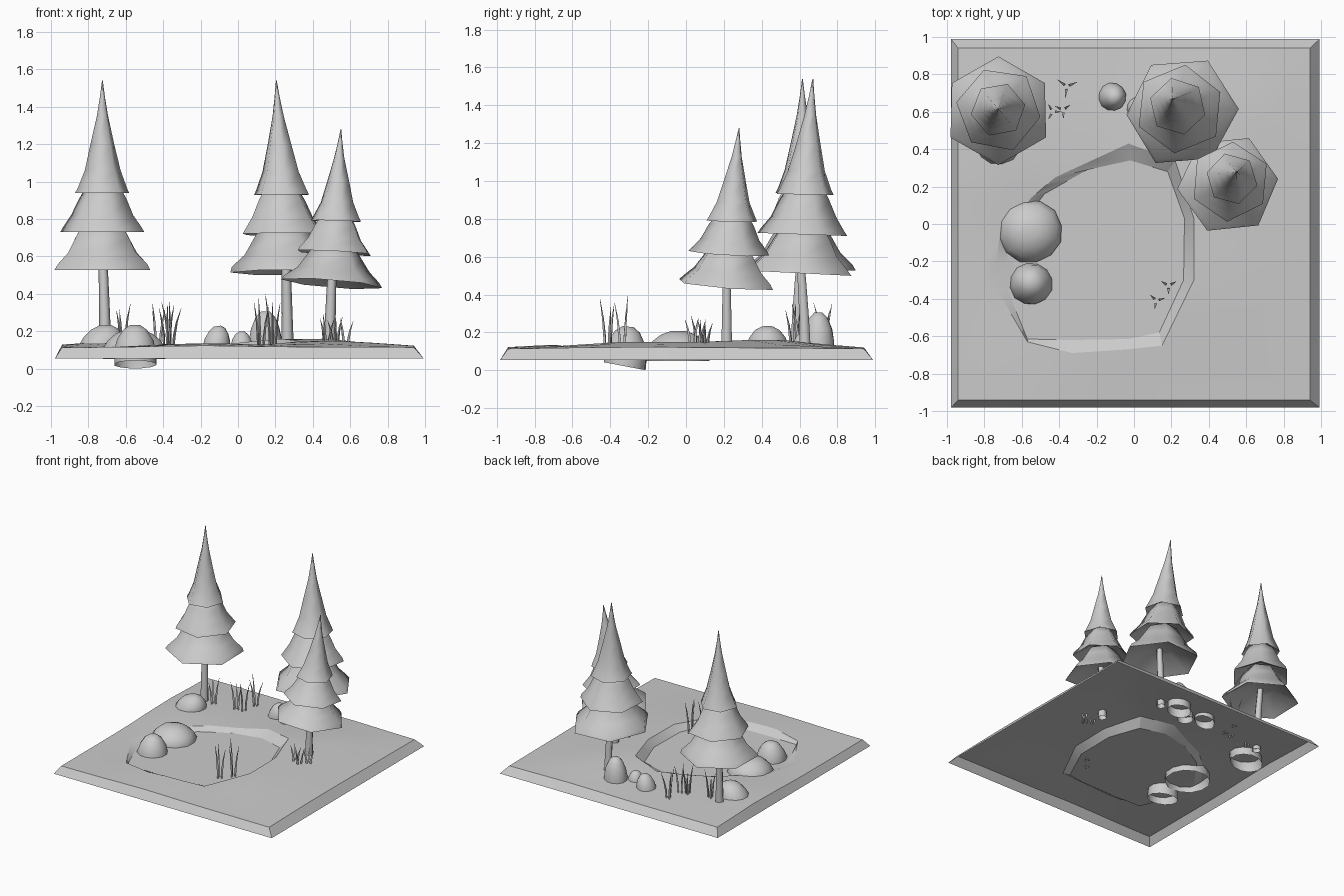
import bpy, bmesh, math, random
from mathutils import Vector

if "Cube" in bpy.data.objects:
    bpy.data.objects.remove(bpy.data.objects["Cube"])
random.seed(4)


def finish(name, bm, angle=40):
    me = bpy.data.meshes.new(name)
    bmesh.ops.recalc_face_normals(bm, faces=bm.faces[:])
    bm.to_mesh(me)
    bm.free()
    ob = bpy.data.objects.new(name, me)
    bpy.context.collection.objects.link(ob)
    bpy.context.view_layer.objects.active = ob
    ob.select_set(True)
    bpy.ops.object.shade_smooth_by_angle(angle=math.radians(angle))
    ob.select_set(False)


def loft(bm, loops, cap_start=False, cap_end=False):
    """Skin a list of closed loops having the same point count."""
    rows = [[bm.verts.new(p) for p in loop] for loop in loops]
    n = len(rows[0])
    for a, b in zip(rows, rows[1:]):
        for i in range(n):
            bm.faces.new((a[i], a[(i + 1) % n], b[(i + 1) % n], b[i]))
    if cap_start:
        bm.faces.new(rows[0])
    if cap_end:
        bm.faces.new(rows[-1])


def ring(cx, cy, z, r, n, rot=0.0, jit=0.0, tilt=(0, 0)):
    out = []
    for i in range(n):
        a = rot + math.tau * i / n
        rr = r * (1 + random.uniform(-jit, jit))
        x, y = rr * math.cos(a), rr * math.sin(a)
        out.append((cx + x, cy + y, z + tilt[0] * x + tilt[1] * y))
    return out


# Ground with sunken pond, open below
def height(x, y):
    def g(cx, cy, s):
        return math.exp(-((x - cx) ** 2 + (y - cy) ** 2) / s ** 2)
    return (0.113 + 0.05 * g(.35, .4, .4) + 0.035 * g(.5, -.3, .4)
            + 0.028 * g(-.68, .4, .35) + 0.022 * g(-.2, -.62, .35))


rim = [(.32, -.3), (.32, .03), (.22, .34), (-.03, .43), (-.42, .25), (-.55, .14),
       (-.72, -.08), (-.75, -.32), (-.57, -.63), (-.33, -.69), (-.03, -.67), (.15, -.65)]
floor = [(.265, -.3), (.27, .03), (.18, .28), (-.02, .34), (-.25, .29), (-.48, .16),
         (-.67, -.1), (-.69, -.32), (-.57, -.615), (-.33, -.62), (-.03, -.615), (.135, -.58)]
C = Vector((-.2, -.15))
corners = [(1, 1), (-1, 1), (-1, -1), (1, -1)]


def to_square(p, h):
    """Push a point outward from the pond centre to the square edge."""
    d = Vector(p) - C
    t = min(((h if d[k] > 0 else -h) - C[k]) / d[k] for k in (0, 1) if abs(d[k]) > 1e-6)
    return C + d * t


def cross(u, v):
    return u[0] * v[1] - u[1] * v[0]


# add the corner rays so the square keeps its corners
pts = []
for i in range(12):
    a, b, fa, fb = (Vector(q) for q in (rim[i], rim[(i + 1) % 12], floor[i], floor[(i + 1) % 12]))
    pts += [(a, fa, to_square(a, .94)), (a.lerp(b, .5), fa.lerp(fb, .5), to_square(a.lerp(b, .5), .94))]
    for c in corners:
        d = Vector(c) * .94 - C
        ca, cb = cross(d, a - C), cross(d, b - C)
        if ca < 0 <= cb and d.dot(a - C) > 0:
            t = ca / (ca - cb)
            pts.append((a.lerp(b, t), fa.lerp(fb, t), Vector(c) * .94))
pts.sort(key=lambda p: math.atan2(*(p[2] - C).yx))
loops = [[(f.x, f.y, .096) for r, f, s in pts]]
for t in (0, .3, .65, 1):
    loops.append([(q.x, q.y, height(q.x, q.y)) for q in (r.lerp(s, t) for r, f, s in pts)])
loops.append([(s.x * .985 / .94 + .007, s.y * .985 / .94 + .003, .055) for r, f, s in pts])
bm = bmesh.new()
loft(bm, loops, cap_start=True)
finish("ground", bm, 20)

# Trees: bent trunk and three flared tiers with a steep rim lip
TIERS = [[(.10, .62), (.255, .545), (.285, .528), (.268, .558), (.205, .62), (.16, .70), (.11, .78)],
         [(.10, .80), (.19, .745), (.225, .73), (.212, .755), (.165, .82), (.125, .91), (.085, .98)],
         [(.07, .98), (.125, .95), (.145, .938), (.134, .962), (.095, 1.06), (.063, 1.20),
          (.03, 1.35), (.014, 1.45), (.002, 1.54)]]


def tree(name, foot, base, apex, zlow, ztop, rs, rot, tilt):
    def zmap(z):
        return zlow + (z - .53) / 1.01 * (ztop - zlow)
    for k, prof in enumerate(TIERS):
        bm = bmesh.new()
        loops = []
        for r, z in prof:
            t = (z - .53) / 1.01
            x, y = (base[i] + (apex[i] - base[i]) * t for i in (0, 1))
            f = max(0, 1 - t * 1.6)
            loops.append(ring(x, y, zmap(z), r * rs, 6, rot + k * .35, .02,
                              (tilt[0] * f, tilt[1] * f)))
        loft(bm, loops, True, True)
        finish(f"{name}_tier_{k + 1}", bm, 65)
    bm = bmesh.new()
    loops = []
    for t, r in ((0, .034), (.35, .029), (.7, .026), (1, .022)):
        x, y = (foot[i] + (base[i] - foot[i]) * t ** 1.5 for i in (0, 1))
        loops.append(ring(x, y, .1 + t * (zmap(.64) - .1), r, 6))
    loft(bm, loops)
    finish(f"{name}_trunk", bm, 70)


tree("left_tree", (-.71, .58), (-.725, .61), (-.725, .615), .53, 1.54, 1.02, math.pi / 6, (0, 0))
tree("back_tree", (.265, .63), (.255, .60), (.205, .67), .515, 1.54, 1.06, .05, (0, -.05))
tree("right_tree", (.49, .215), (.505, .215), (.55, .28), .455, 1.28, .95, .1, (-.08, -.08))


# Rocks: open-bottomed domes
def rock(name, x, y, rx, ry, z0, z1, slope=(0, 0), lean=(0, 0)):
    bm = bmesh.new()
    loops = []
    for r, t in ((1, 0), (1, .35), (.86, .62), (.58, .86), (.26, .98)):
        loop = []
        for px, py, _ in ring(0, 0, 0, r, 12, .2, .02):
            px, py = px * rx, py * ry
            z = z0 + t * (z1 - z0) + (slope[0] * px + slope[1] * py) * (1 - .5 * t)
            loop.append((x + px + lean[0] * t, y + py + lean[1] * t, max(z, 0)))
        loops.append(loop)
    loft(bm, loops, cap_end=True)
    finish(name, bm, 65)


rock("big_pond_rock", -.555, -.04, .172, .168, .05, .21)
rock("small_pond_rock", -.55, -.325, .115, .113, .022, .235, (0, -.19), (0, .02))
rock("left_tree_rock", -.74, .43, .125, .115, .07, .235, (.1, 0), (.03, 0))
rock("tall_back_rock", .145, .70, .09, .085, .07, .31, (.1, 0))
rock("round_back_rock", -.12, .68, .075, .075, .08, .23, (.3, 0), (.01, 0))
rock("flat_back_rock", .02, .62, .06, .06, .08, .20)


# Grass tufts of thin curved blades
def tuft(name, x, y, z, h, n, spread, turn=0.0):
    bm = bmesh.new()
    for i in range(n):
        a = turn + math.tau * i / n
        hh = h * random.uniform(.75, 1)
        bx, by = x + .016 * math.cos(a), y + .016 * math.sin(a)
        loops = []
        for t, r in ((0, .006), (.3, .009), (.65, .006), (1, .0008)):
            o = spread * t * t
            loops.append(ring(bx + o * math.cos(a), by + o * math.sin(a), z + hh * t, r, 3, a))
        loft(bm, loops, True, True)
    finish(name, bm, 60)


for i, (x, y, z, h, n, s, turn) in enumerate([
        (.12, -.41, .085, .33, 3, .03, .3), (.185, -.33, .085, .33, 3, .03, .5),
        (-.435, .60, .11, .25, 3, .03, 0), (-.38, .61, .11, .26, 3, .03, .6),
        (-.36, .735, .11, .26, 3, .045, .4), (-.62, .57, .11, .26, 3, .03, .2),
        (.47, .07, .12, .18, 3, .03, .2), (.52, .04, .12, .18, 3, .03, .6),
        (.57, .10, .12, .17, 3, .03, 0)]):
    tuft(f"grass_tuft_{i + 1}", x, y, z, h, n, s, turn)
